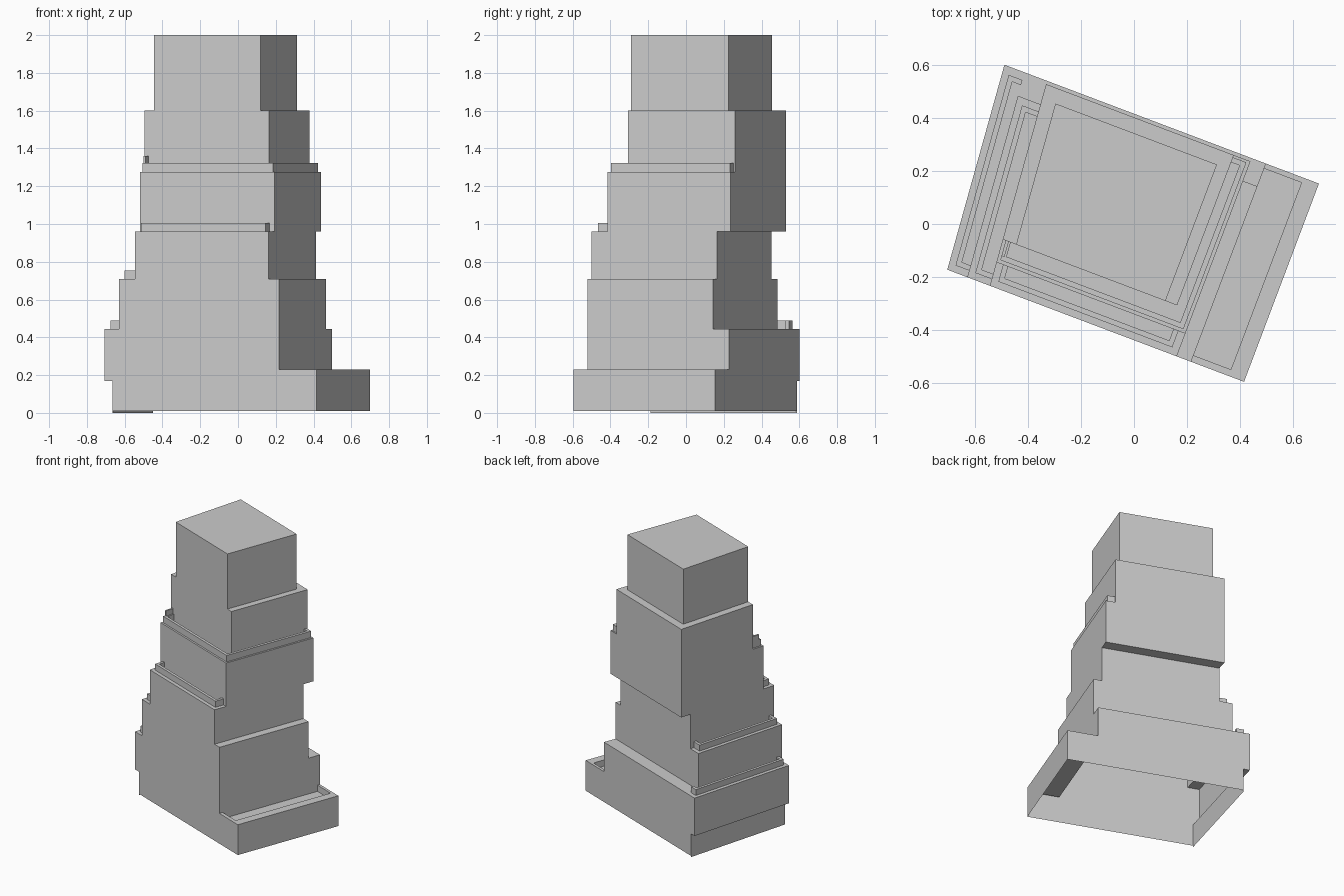
import bpy, bmesh, math

if "Cube" in bpy.data.objects:
    bpy.data.objects.remove(bpy.data.objects["Cube"])

ANG = math.radians(-20.7)   # plan rotation of the tower
SKEW = -0.0895              # lean of the left side in plan


def pt(s, t):
    """Plan point: s runs along the front, t runs towards the back."""
    c, n = math.cos(ANG), math.sin(ANG)
    return (s * c - t * n, s * n + t * c)


def left(a, t):
    """Point on a line parallel to the skewed left side."""
    return pt(a + SKEW * t, t)


def ring(a, s, f, b):
    return [left(a, f), pt(s, f), pt(s, b), left(a, b)]


def finish(name, bm):
    bmesh.ops.remove_doubles(bm, verts=bm.verts, dist=1e-5)
    bmesh.ops.dissolve_degenerate(bm, edges=bm.edges, dist=1e-5)
    bmesh.ops.recalc_face_normals(bm, faces=bm.faces)
    me = bpy.data.meshes.new(name)
    bm.to_mesh(me)
    bm.free()
    ob = bpy.data.objects.new(name, me)
    bpy.context.collection.objects.link(ob)


def quad(bm, pts):
    bm.faces.new([bm.verts.new(p) for p in pts])


def at(p, z):
    return (p[0], p[1], z)


def parapet(name, outer, inner, z0, z1):
    """Thin wall following an open path, given its outer and inner lines."""
    bm = bmesh.new()
    rows = [[bm.verts.new(v) for v in (at(o, z0), at(o, z1), at(i, z1), at(i, z0))]
            for o, i in zip(outer, inner)]
    for p, q in zip(rows, rows[1:]):
        for k in range(4):
            bm.faces.new((p[k], q[k], q[(k + 1) % 4], p[(k + 1) % 4]))
    bm.faces.new(rows[0])
    bm.faces.new(rows[-1][::-1])
    finish(name, bm)


# Tower tiers: bottom, top, then left, right, front, back offsets
TIERS = [
    (0.01, 0.17, -0.593, 0.600, -0.411, 0.390),
    (0.17, 0.23, -0.636, 0.600, -0.411, 0.390),
    (0.23, 0.445, -0.636, 0.386, -0.411, 0.390),
    (0.445, 0.71, -0.555, 0.386, -0.411, 0.298),
    (0.71, 0.96, -0.464, 0.328, -0.411, 0.298),
    (0.96, 1.275, -0.464, 0.328, -0.319, 0.377),
    (1.275, 1.60, -0.464, 0.261, -0.230, 0.377),
    (1.60, 2.0, -0.410, 0.214, -0.230, 0.321),
]

# Tower shell, open underneath, with flat ledges between the tiers
bm = bmesh.new()
prev = None
for z0, z1, *dims in TIERS:
    r = ring(*dims)
    for i in range(4):
        j = (i + 1) % 4
        quad(bm, [at(r[i], z0), at(r[j], z0), at(r[j], z1), at(r[i], z1)])
        # the low wing's roof (right side at 0.23) is built separately below
        if prev and prev[i] != r[i] and not (z0 == 0.23 and i == 1):
            quad(bm, [at(prev[i], z0), at(prev[j], z0), at(r[j], z0), at(r[i], z0)])
        elif prev and prev[j] != r[j] and not (z0 == 0.23 and i == 1):
            quad(bm, [at(prev[i], z0), at(prev[j], z0), at(r[j], z0), at(r[i], z0)])
    prev = r
quad(bm, [at(p, 2.0) for p in prev])

# Left wall runs down to the ground
low = ring(*TIERS[0][2:])
quad(bm, [at(low[3], 0), at(low[0], 0), at(low[0], 0.01), at(low[3], 0.01)])

# Low wing roof: rim around a sunken terrace
rim = [pt(0.386, -0.411), pt(0.600, -0.411), pt(0.600, 0.390), pt(0.386, 0.390)]
pit = [pt(0.386, -0.385), pt(0.537, -0.385), pt(0.537, 0.370), pt(0.386, 0.370)]
for i in range(4):
    j = (i + 1) % 4
    if i < 3:
        quad(bm, [at(rim[i], 0.23), at(rim[j], 0.23), at(pit[j], 0.23), at(pit[i], 0.23)])
    quad(bm, [at(pit[i], 0.23), at(pit[j], 0.23), at(pit[j], 0.185), at(pit[i], 0.185)])
quad(bm, [at(p, 0.185) for p in pit])
finish("tower", bm)

# Parapets on the two left-hand terraces
W = 0.02
for name, a, wall, f, b, z in (("lower_left_parapet", -0.610, -0.555, -0.385, 0.360, 0.445),
                               ("upper_left_parapet", -0.530, -0.464, -0.385, 0.270, 0.71)):
    path = [[left(wall, b - d), left(a + d, b - d), left(a + d, f + d), left(wall, f + d)]
            for d in (0, W)]
    parapet(name, *path, z, z + 0.043)

# Parapet on the front terrace
path = [[left(-0.437 + d, -0.319), left(-0.437 + d, -0.385 + d),
         pt(0.300 - d, -0.385 + d), pt(0.300 - d, -0.319)] for d in (0, W)]
parapet("front_parapet", *path, 0.96, 1.005)

# Upper parapet wrapping the front and right sides
path = [[left(-0.452 + d, -0.230), left(-0.452 + d, -0.306 + d), pt(0.315 - d, -0.306 + d),
         pt(0.315 - d, 0.368 - d), pt(0.261, 0.368 - d)] for d in (0, W)]
parapet("upper_parapet", *path, 1.275, 1.322)

# Small raised end wall at the left of the upper parapet
path = [[left(-0.452 + d, -0.230), left(-0.452 + d, -0.290)] for d in (0, 0.012)]
parapet("upper_end_wall", *path, 1.322, 1.36)
